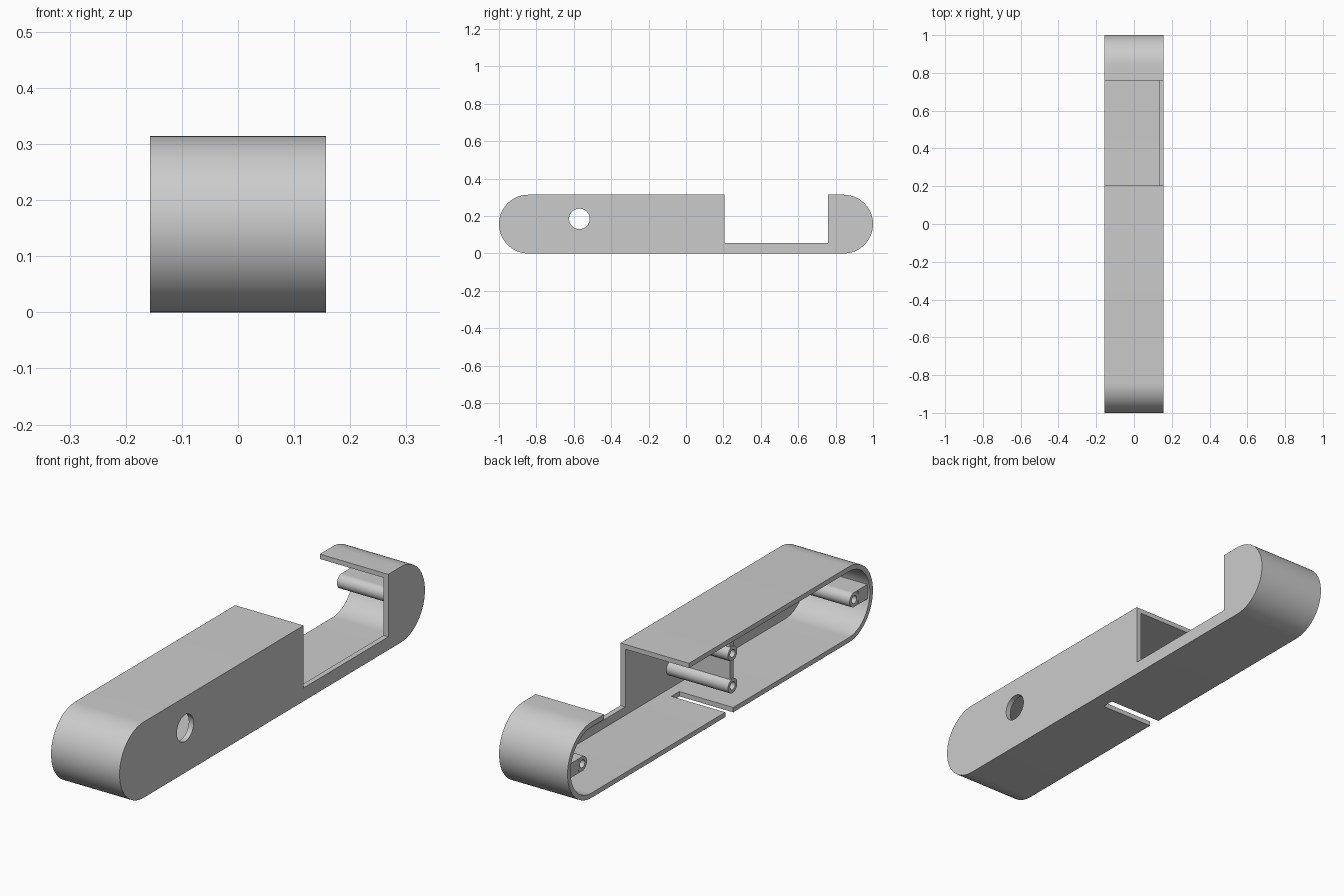
import bpy, bmesh, math
from mathutils import Matrix

if "Cube" in bpy.data.objects:
    bpy.data.objects.remove(bpy.data.objects["Cube"], do_unlink=True)

R = 0.157          # half width, half height and end radius
WALL = 0.022       # side wall thickness
SKIN = 0.02        # rim thickness
TIP = -0.148       # open end of the screw posts

grey = bpy.data.materials.new("plain grey")
grey.use_nodes = True
grey.diffuse_color = (0.6, 0.6, 0.6, 1)
grey.node_tree.nodes["Principled BSDF"].inputs["Base Color"].default_value = (0.6, 0.6, 0.6, 1)


def finish(name, bm):
    bmesh.ops.recalc_face_normals(bm, faces=bm.faces)
    mesh = bpy.data.meshes.new(name)
    bm.to_mesh(mesh)
    bm.free()
    mesh.materials.append(grey)
    obj = bpy.data.objects.new(name, mesh)
    bpy.context.collection.objects.link(obj)
    return obj


def smooth(obj):
    bpy.ops.object.select_all(action='DESELECT')
    obj.select_set(True)
    bpy.context.view_layer.objects.active = obj
    bpy.ops.object.shade_smooth_by_angle(angle=math.radians(30))


def box(name, x, y, z):
    bm = bmesh.new()
    bmesh.ops.create_cube(bm, size=1)
    for v in bm.verts:
        v.co = [a + (b - a) * (c + 0.5) for (a, b), c in zip((x, y, z), v.co)]
    return finish(name, bm)


def stadium(name, radius, x0, x1, steps=32):
    bm = bmesh.new()
    ring = []
    for end in (1, -1):
        for i in range(steps + 1):
            a = math.pi * i / steps - math.pi / 2
            ring.append(bm.verts.new((x0, end * (1 - R + radius * math.cos(a)),
                                      R + end * radius * math.sin(a))))
    face = bm.faces.new(ring)
    out = bmesh.ops.extrude_face_region(bm, geom=[face])["geom"]
    bmesh.ops.translate(bm, vec=(x1 - x0, 0, 0),
                        verts=[g for g in out if isinstance(g, bmesh.types.BMVert)])
    return finish(name, bm)


def cut(obj, cutter):
    mod = obj.modifiers.new("cut", 'BOOLEAN')
    mod.operation, mod.solver, mod.object = 'DIFFERENCE', 'EXACT', cutter
    bpy.context.view_layer.objects.active = obj
    bpy.ops.object.modifier_apply(modifier=mod.name)
    bpy.data.objects.remove(cutter, do_unlink=True)


# Half shell, open towards -x
shell = stadium("case_shell", R, -R, R)
cut(shell, stadium("cavity", R - SKIN, -R - 0.1, R - WALL))

# Wide notch in the top, through the side wall
cut(shell, box("notch", (-0.3, 0.3), (0.205, 0.76), (0.055, 0.5)))

# Narrow slot in the floor
cut(shell, box("slot", (-0.3, 0.09), (-0.085, -0.033), (-0.1, 0.05)))

# Round hole in the side wall
bm = bmesh.new()
bmesh.ops.create_cone(bm, cap_ends=True, segments=48, radius1=0.055, radius2=0.055, depth=0.2,
                      matrix=Matrix.Translation((R, -0.57, 0.185)) @ Matrix.Rotation(math.pi / 2, 4, 'Y'))
cut(shell, finish("side_hole", bm))
smooth(shell)


# Hollow screw posts, lathed around x
def post(name, y, z, radius=0.03, bore=0.016, n=32):
    profile = [(R - WALL + 0.005, radius), (TIP, radius), (TIP, bore), (0.1, bore)]
    bm = bmesh.new()
    rings = [[bm.verts.new((x, y + r * math.cos(math.tau * i / n), z + r * math.sin(math.tau * i / n)))
              for i in range(n)] for x, r in profile]
    for a, b in zip(rings, rings[1:]):
        for i in range(n):
            j = (i + 1) % n
            bm.faces.new((a[i], a[j], b[j], b[i]))
    bm.faces.new(rings[0])
    bm.faces.new(rings[-1])
    smooth(finish(name, bm))


post("middle_post_lower", -0.094, 0.104)
post("middle_post_upper", -0.094, 0.238)

# Ribs joining the middle posts to each other and to the roof
box("middle_rib", (TIP + 0.004, R - WALL + 0.005), (-0.104, -0.084), (0.132, 0.21))
box("roof_rib", (TIP + 0.004, R - WALL + 0.005), (-0.104, -0.084), (0.266, 2 * R - 0.01))

# End posts with blocks tying them to the rounded ends
for side, label in ((-1, "front"), (1, "back")):
    post(label + "_post", side * 0.89, R)
    for z, part in ((R + 0.027, "upper"), (R - 0.027, "lower")):
        box(f"{label}_block_{part}", (TIP, R - WALL + 0.005),
            sorted((side * 0.89, side * 0.985)), (z - 0.003, z + 0.003))
    box(label + "_block", (TIP, R - WALL + 0.005),
        sorted((side * 0.917, side * 0.985)), (R - 0.03, R + 0.03))
